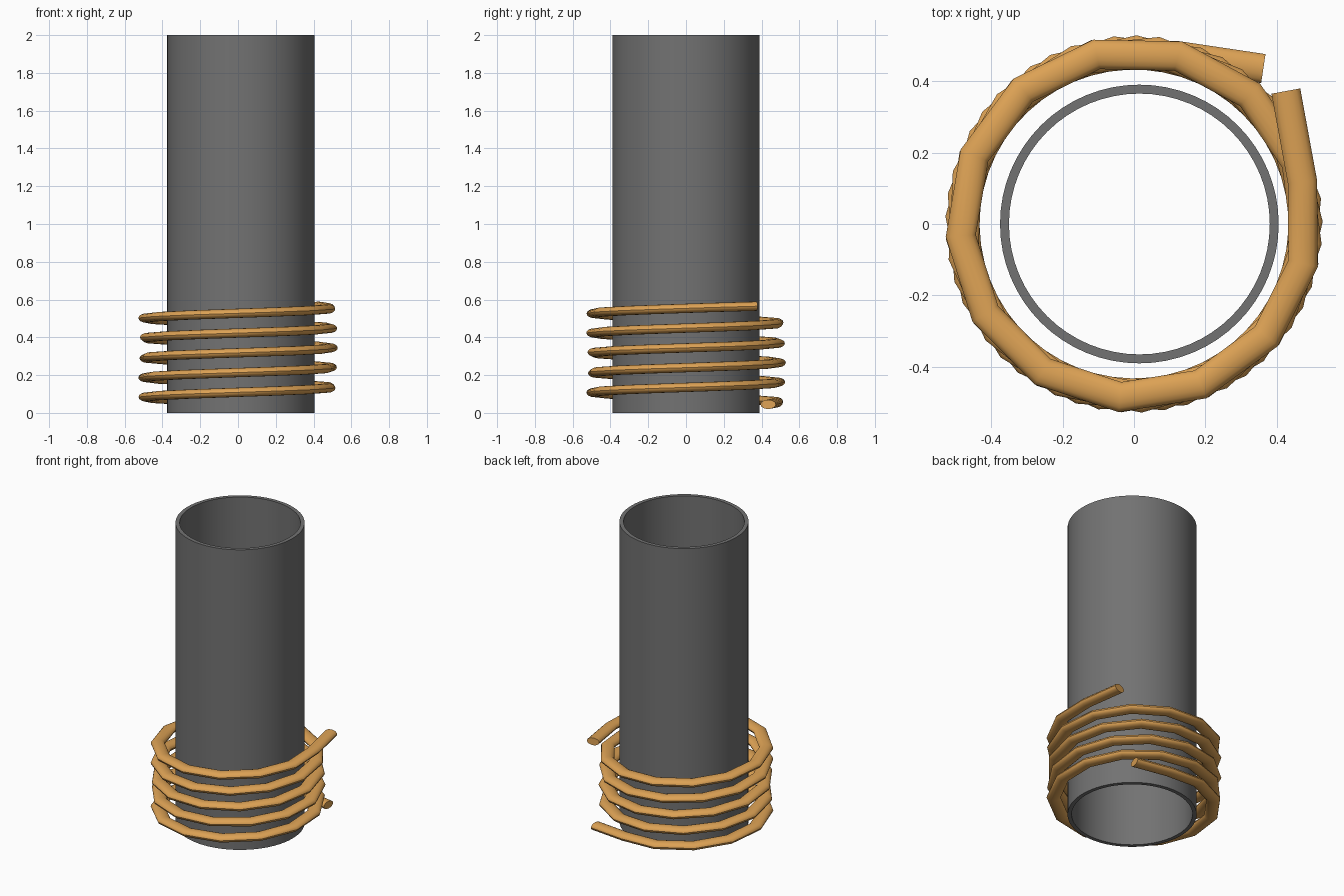
import bpy, bmesh, math
from mathutils import Vector

cube = bpy.data.objects.get("Cube")
if cube:
    bpy.data.objects.remove(cube, do_unlink=True)


def material(name, rgb, rough):
    mat = bpy.data.materials.new(name)
    mat.use_nodes = True
    mat.diffuse_color = (*rgb, 1)
    bsdf = mat.node_tree.nodes["Principled BSDF"]
    bsdf.inputs["Base Color"].default_value = (*rgb, 1)
    bsdf.inputs["Roughness"].default_value = rough
    return mat


def sweep(name, rings, mat, closed):
    """Skin a list of rings; join the last to the first, or cap both ends."""
    bm = bmesh.new()
    loops = [[bm.verts.new(p) for p in ring] for ring in rings]
    pairs = list(zip(loops, loops[1:]))
    if closed:
        pairs.append((loops[-1], loops[0]))
    else:
        bm.faces.new(loops[0])
        bm.faces.new(loops[-1])
    for a, b in pairs:
        for i in range(len(a)):
            j = (i + 1) % len(a)
            bm.faces.new((a[i], a[j], b[j], b[i]))
    bmesh.ops.recalc_face_normals(bm, faces=bm.faces)
    mesh = bpy.data.meshes.new(name)
    bm.to_mesh(mesh)
    bm.free()
    mesh.materials.append(mat)
    obj = bpy.data.objects.new(name, mesh)
    bpy.context.collection.objects.link(obj)
    bpy.ops.object.select_all(action="DESELECT")
    obj.select_set(True)
    bpy.context.view_layer.objects.active = obj
    bpy.ops.object.shade_smooth_by_angle(angle=math.radians(35))
    return obj


grey = material("dark grey", (0.17, 0.17, 0.17), 0.6)
copper = material("copper", (0.72, 0.36, 0.09), 0.5)

# Hollow pipe: a thin rectangular wall swept round the axis
OUTER, INNER, HEIGHT, SIDES = 0.39, 0.365, 2.0, 64
wall = [(INNER, 0), (OUTER, 0), (OUTER, HEIGHT), (INNER, HEIGHT)]
pipe_rings = []
for k in range(SIDES):
    a = math.tau * k / SIDES
    pipe_rings.append([(r * math.cos(a), r * math.sin(a), z) for r, z in wall])
pipe = sweep("pipe", pipe_rings, grey, True)
pipe.location.x = 0.015

# Coil path: a coarse rising helix with a straight tail at each end
RADIUS, SEGMENTS = 0.486, 64
START, END = 76, 1814


def height(deg):
    return 0.045 + (deg - 50) * 0.52 / 1790


path = [Vector((0.362, 0.435, height(50)))]
for k in range(SEGMENTS + 1):
    deg = START + (END - START) * k / SEGMENTS
    a = math.radians(deg)
    path.append(Vector((RADIUS * math.cos(a), RADIUS * math.sin(a), height(deg))))
path.append(Vector((0.425, 0.372, height(1840))))

# Flattened wire section, mitred at every bend
HALF_WIDTH, HALF_HEIGHT, WIRE_SIDES = 0.041, 0.0245, 16
wire_rings = []
for k, p in enumerate(path):
    before = path[k] - path[k - 1] if k else path[1] - path[0]
    after = path[k + 1] - path[k] if k < len(path) - 1 else before
    before.z = after.z = 0
    before, after = before.normalized(), after.normalized()
    along = (before + after).normalized()
    side = Vector((along.y, -along.x, 0)) * HALF_WIDTH / along.dot(before)
    ring = []
    for s in range(WIRE_SIDES):
        t = math.tau * s / WIRE_SIDES
        ring.append(p + side * math.cos(t) + Vector((0, 0, HALF_HEIGHT * math.sin(t))))
    wire_rings.append(ring)
sweep("coil_wire", wire_rings, copper, False)
